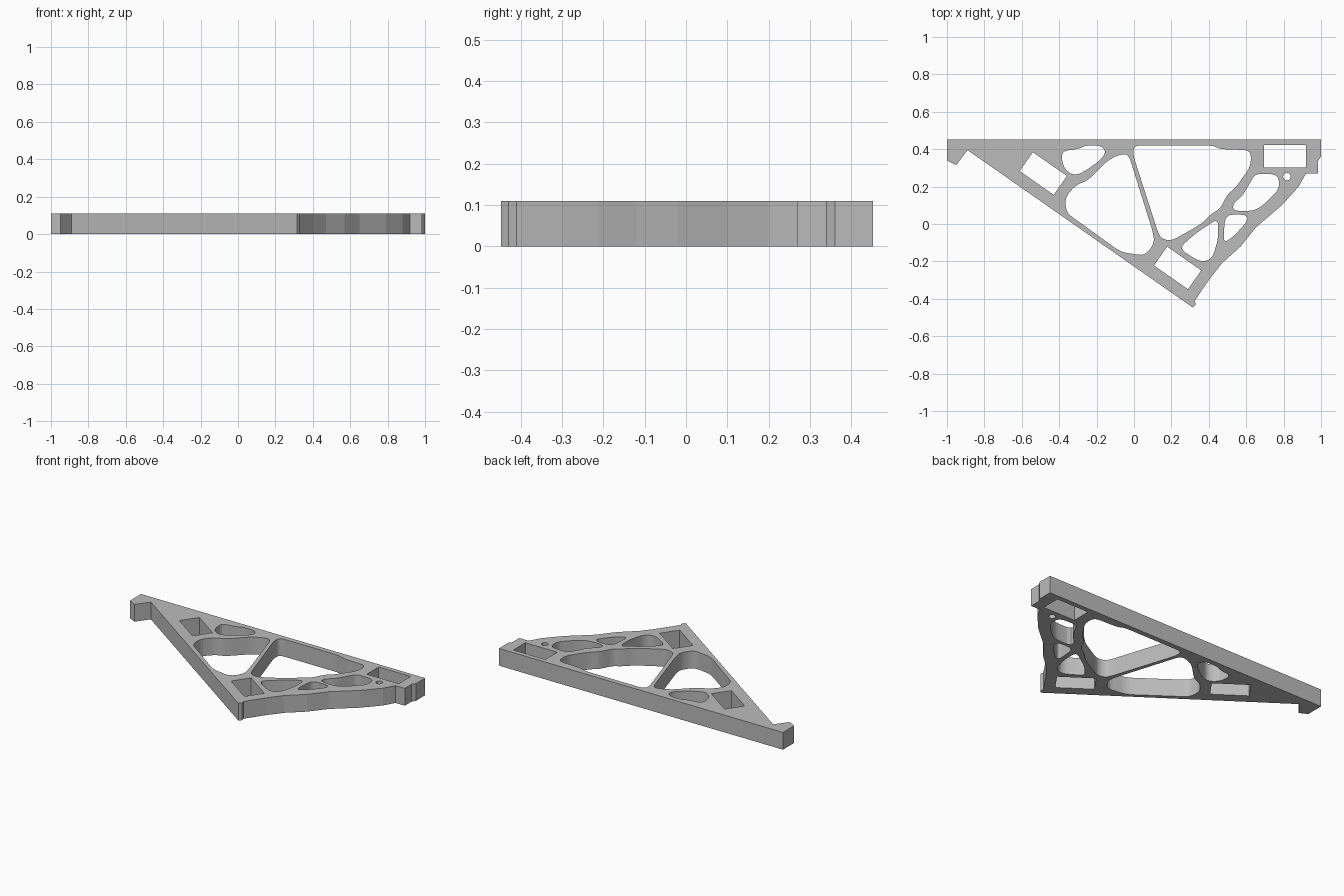
import bpy
import bmesh
from math import cos, sin, pi, radians
from mathutils import Vector, Matrix

THICKNESS = 0.11

default_cube = bpy.data.objects.get("Cube")
if default_cube:
    bpy.data.objects.remove(default_cube, do_unlink=True)

# Single plain grey material
grey = bpy.data.materials.new("plain_grey")
grey.use_nodes = True
grey_colour = (0.5, 0.5, 0.5, 1)
grey.diffuse_color = grey_colour
grey.node_tree.nodes["Principled BSDF"].inputs["Base Color"].default_value = grey_colour


def rounded(points, radius, steps=4):
    """Soften every corner of a closed outline with a short curve."""
    corners = [Vector(p) for p in points]
    outline = []
    for i, corner in enumerate(corners):
        before = corners[i - 1] - corner
        after = corners[(i + 1) % len(corners)] - corner
        start = corner + before.normalized() * min(radius, before.length * 0.45)
        end = corner + after.normalized() * min(radius, after.length * 0.45)
        for step in range(steps + 1):
            t = step / steps
            outline.append(start.lerp(corner, t).lerp(corner.lerp(end, t), t))
    return outline


def slot(centre, width, height, degrees=0):
    """Sharp rectangular opening, turned about its centre."""
    turn = Matrix.Rotation(radians(degrees), 2)
    signs = [(-1, -1), (1, -1), (1, 1), (-1, 1)]
    return [Vector(centre) + turn @ Vector((sx * width / 2, sy * height / 2))
            for sx, sy in signs]


def disc(centre, radius, sides=16):
    return [Vector(centre) + Vector((cos(a), sin(a))) * radius
            for a in (2 * pi * i / sides for i in range(sides))]


# Outer edge: straight back, hooked left end, scalloped right side
outer_edge = [(-1, .453), (1, .453), (1, .36), (.985, .34), (.985, .27), (.92, .27),
              (.88, .2), (.79, .1), (.65, -.02), (.57, -.12), (.47, -.21), (.4, -.3),
              (.325, -.41), (.33, -.43), (.315, -.447), (-.89, .395), (-.95, .315), (-1, .34)]

# Organic weight-saving openings
left_opening = [(-.03, .375), (-.08, .37), (-.14, .34), (-.25, .23), (-.31, .21), (-.37, .14),
                (-.36, .06), (-.32, .03), (-.07, -.15), (.06, -.17), (.11, -.1), (.1, -.04)]
centre_opening = [(0, .42), (.42, .42), (.46, .4), (.625, .395), (.625, .31), (.54, .19),
                  (.5, .16), (.46, .08), (.42, .06), (.36, 0), (.2, -.09), (.15, -.08),
                  (.13, -.05), (-.005, .37)]
upper_left_opening = [(-.39, .39), (-.38, .31), (-.35, .275), (-.31, .26), (-.25, .29),
                      (-.17, .35), (-.15, .39), (-.18, .42), (-.26, .42), (-.3, .4)]
upper_right_opening = [(.65, .27), (.77, .265), (.78, .19), (.69, .1), (.64, .07),
                       (.53, .07), (.53, .11), (.58, .15), (.62, .22)]
small_opening = [(.49, .05), (.6, .05), (.61, .02), (.53, -.07), (.48, -.1), (.48, -.04)]
lower_opening = [(.45, .03), (.45, -.08), (.42, -.18), (.38, -.2), (.34, -.195),
                 (.24, -.13), (.33, -.05)]

outlines = [outer_edge]
for opening in (left_opening, centre_opening, upper_left_opening,
                upper_right_opening, small_opening, lower_opening):
    outlines.append(rounded(opening, radius=0.04))

# Rectangular mounting slots and the pin hole
outlines.append(slot((-.485, .27), .222, .123, degrees=-35))
outlines.append(slot((.233, -.235), .222, .123, degrees=-35))
outlines.append(slot((.807, .363), .225, .12))
outlines.append(disc((.817, .253), .02))

# Fill the outlines as one plate with openings and give it thickness
profile = bpy.data.curves.new("bracket_profile", "CURVE")
profile.dimensions = "2D"
profile.fill_mode = "BOTH"
profile.extrude = THICKNESS / 2
for outline in outlines:
    spline = profile.splines.new("POLY")
    spline.points.add(len(outline) - 1)
    for point, position in zip(spline.points, outline):
        point.co = (position[0], position[1], 0, 1)
    spline.use_cyclic_u = True

bracket = bpy.data.objects.new("triangular_bracket", profile)
bpy.context.collection.objects.link(bracket)
bpy.ops.object.select_all(action="DESELECT")
bracket.select_set(True)
bpy.context.view_layer.objects.active = bracket
bpy.ops.object.convert(target="MESH")
bracket = bpy.context.view_layer.objects.active

# Weld the caps to the walls and rest the plate on the ground
mesh = bracket.data
bm = bmesh.new()
bm.from_mesh(mesh)
bmesh.ops.remove_doubles(bm, verts=bm.verts, dist=0.0001)
bmesh.ops.translate(bm, verts=bm.verts, vec=(0, 0, THICKNESS / 2))
bmesh.ops.recalc_face_normals(bm, faces=bm.faces)
for face in bm.faces:
    face.smooth = False
    face.material_index = 0
bm.to_mesh(mesh)
bm.free()
mesh.materials.clear()
mesh.materials.append(grey)
